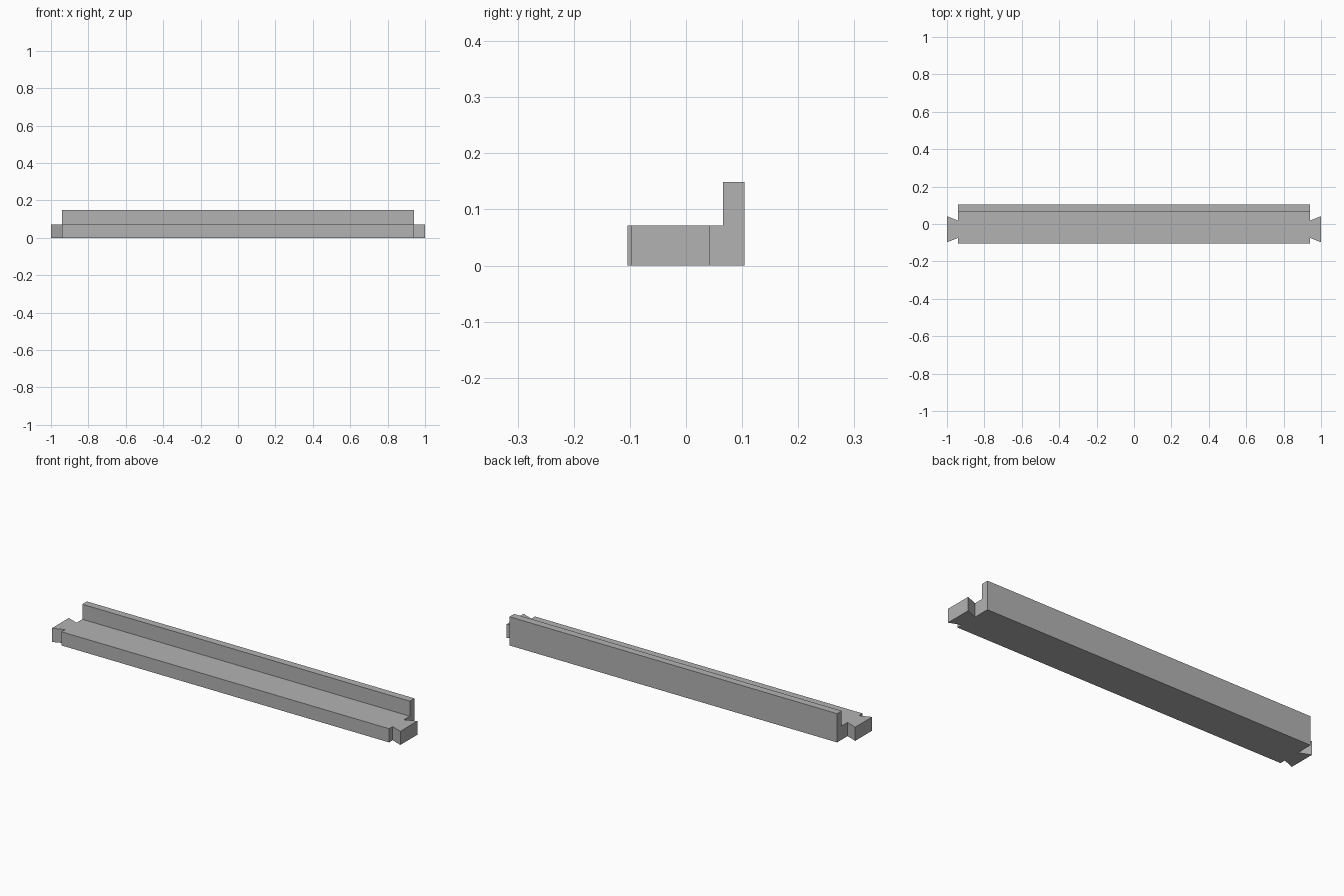
import bpy
import bmesh

cube = bpy.data.objects.get("Cube")
if cube:
    bpy.data.objects.remove(cube, do_unlink=True)

# Main dimensions
BODY_X, TAIL_X = 0.94, 1.0
FRONT_Y, WALL_Y, BACK_Y = -0.104, 0.066, 0.104
BASE_Z, WALL_Z = 0.071, 0.149
TAIL_Y, NECK_HALF, TAIL_HALF = -0.028, 0.046, 0.07

grey = bpy.data.materials.new("plain grey")
grey.use_nodes = True
colour = (0.45, 0.45, 0.45, 1)
grey.diffuse_color = colour
grey.node_tree.nodes["Principled BSDF"].inputs["Base Color"].default_value = colour

# Right half of the base outline, front to back, with a dovetail tab
half = [
    (BODY_X, FRONT_Y),
    (BODY_X, TAIL_Y - NECK_HALF),
    (TAIL_X, TAIL_Y - TAIL_HALF),
    (TAIL_X, TAIL_Y + TAIL_HALF),
    (BODY_X, TAIL_Y + NECK_HALF),
    (BODY_X, WALL_Y),
]
outline = half + [(-x, y) for x, y in reversed(half)]

bm = bmesh.new()
verts = [bm.verts.new((x, y, 0)) for x, y in outline]
floor = bm.faces.new(verts)
back = [bm.verts.new((s * BODY_X, BACK_Y, 0)) for s in (1, -1)]
strip = bm.faces.new([verts[6], verts[5], back[0], back[1]])


def raise_faces(faces, height):
    """Extrude faces straight up."""
    result = bmesh.ops.extrude_face_region(bm, geom=faces)["geom"]
    moved = [v for v in result if isinstance(v, bmesh.types.BMVert)]
    bmesh.ops.translate(bm, verts=moved, vec=(0, 0, height))
    return [f for f in result if isinstance(f, bmesh.types.BMFace)]


# Base slab, then the wall along the back
tops = raise_faces([floor, strip], BASE_Z)
wall_top = max(tops, key=lambda f: f.calc_center_median().y)
raise_faces([wall_top], WALL_Z - BASE_Z)

# Merge coplanar faces and orient outwards
bmesh.ops.dissolve_limit(bm, angle_limit=0.01, verts=bm.verts[:], edges=bm.edges[:])
bmesh.ops.recalc_face_normals(bm, faces=bm.faces[:])

mesh = bpy.data.meshes.new("dovetail_rail")
bm.to_mesh(mesh)
bm.free()
mesh.materials.append(grey)
rail = bpy.data.objects.new("dovetail_rail", mesh)
bpy.context.collection.objects.link(rail)
